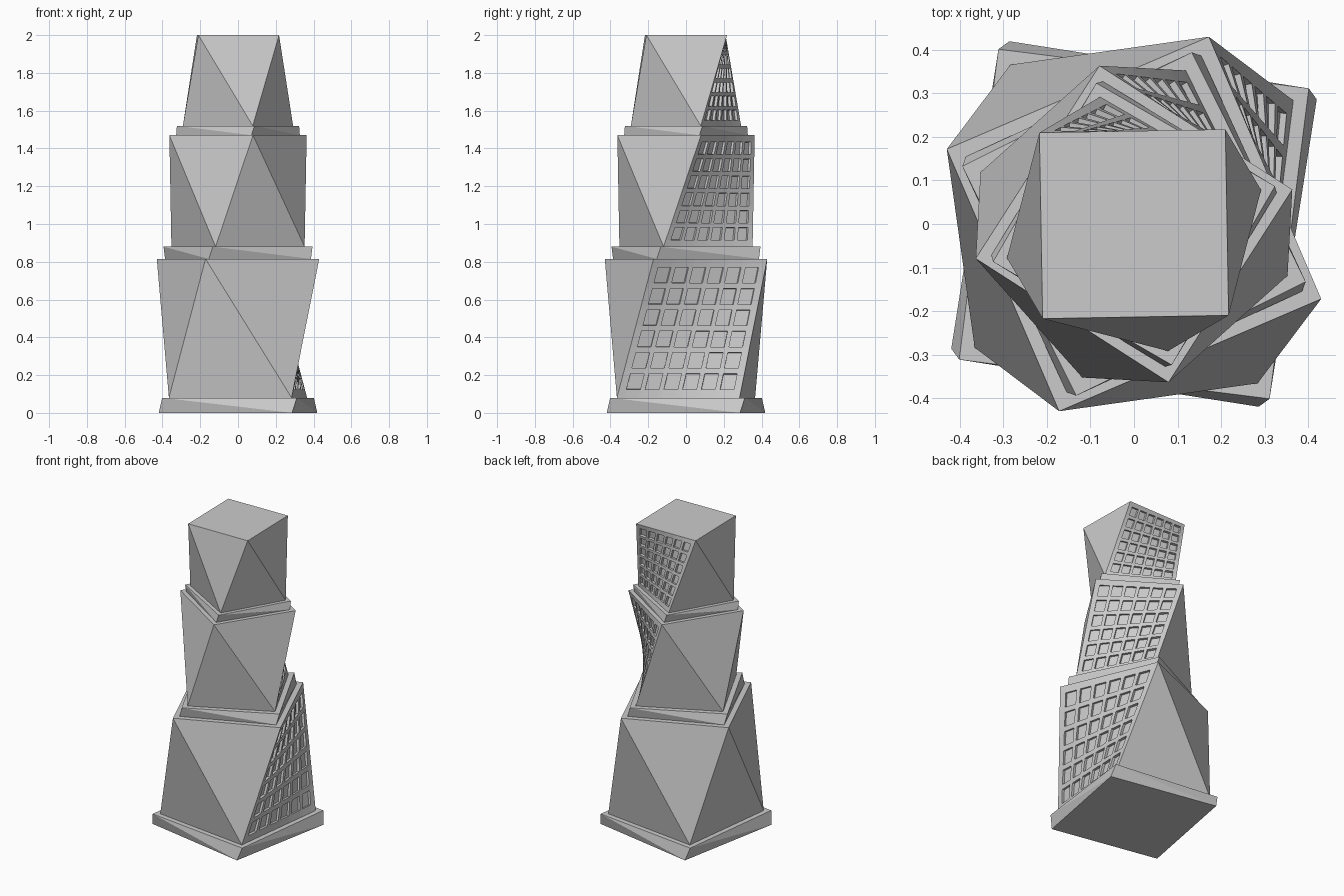
import bpy, bmesh
from math import radians, cos, sin
from mathutils import Vector

if "Cube" in bpy.data.objects:
    bpy.data.objects.remove(bpy.data.objects["Cube"])

N = 6          # windows per row and column
MARGIN = 0.04  # border around the window field, as a fraction of the face
BAR = 0.13     # glazing bar on each side of a cell, as a fraction of the cell
DEPTH = 0.015  # window recess


def ring(radius, angle, z):
    """Four corners of a turned square, starting at the window side."""
    return [Vector((radius * cos(radians(angle + 90 * k)),
                    radius * sin(radians(angle + 90 * k)), z)) for k in range(-1, 3)]


def window_wall(bm, a, b, c, d):
    """Ruled wall a-b (bottom) to c-d (top) with a grid of recessed windows."""
    cell = (1 - 2 * MARGIN) / N
    cuts = [0.0]
    for i in range(N):
        cuts += [MARGIN + (i + BAR) * cell, MARGIN + (i + 1 - BAR) * cell]
    cuts.append(1.0)
    grid = [[bm.verts.new(a.lerp(b, u).lerp(c.lerp(d, u), v)) for u in cuts] for v in cuts]
    windows = []
    for j in range(len(cuts) - 1):
        for i in range(len(cuts) - 1):
            f = bm.faces.new((grid[j][i], grid[j][i + 1], grid[j + 1][i + 1], grid[j + 1][i]))
            if i % 2 and j % 2:
                windows.append(f)
    bm.normal_update()
    bmesh.ops.inset_individual(bm, faces=windows, thickness=0.0, depth=-DEPTH)


def twisted_block(name, radius, z0, z1, a0, a1, windows=False):
    bm = bmesh.new()
    low, high = ring(radius, a0, z0), ring(radius, a1, z1)
    lo = [bm.verts.new(p) for p in low]
    hi = [bm.verts.new(p) for p in high]
    bm.faces.new(lo[::-1])
    bm.faces.new(hi)
    for k in range(4):
        n = (k + 1) % 4
        if windows and k == 0:
            window_wall(bm, low[k], low[n], high[k], high[n])
        else:
            # each plain side is split along its outward diagonal
            bm.faces.new((lo[k], lo[n], hi[k]))
            bm.faces.new((lo[n], hi[n], hi[k]))
    mesh = bpy.data.meshes.new(name)
    bm.to_mesh(mesh)
    bm.free()
    bpy.context.collection.objects.link(bpy.data.objects.new(name, mesh))


# plinth, then three twisted storeys separated by stepped ledges
twisted_block("plinth", 0.508, 0.0, 0.08, 34.3, 37.8)
twisted_block("lower_tower", 0.463, 0.08, 0.815, 37.8, 68.2, True)
twisted_block("lower_ledge", 0.416, 0.815, 0.88, 68.2, 71.4)
twisted_block("middle_tower", 0.372, 0.88, 1.47, 71.4, 102.3, True)
twisted_block("upper_ledge", 0.335, 1.47, 1.52, 102.3, 105.0)
twisted_block("upper_tower", 0.302, 1.52, 2.0, 105.0, 136.0, True)
